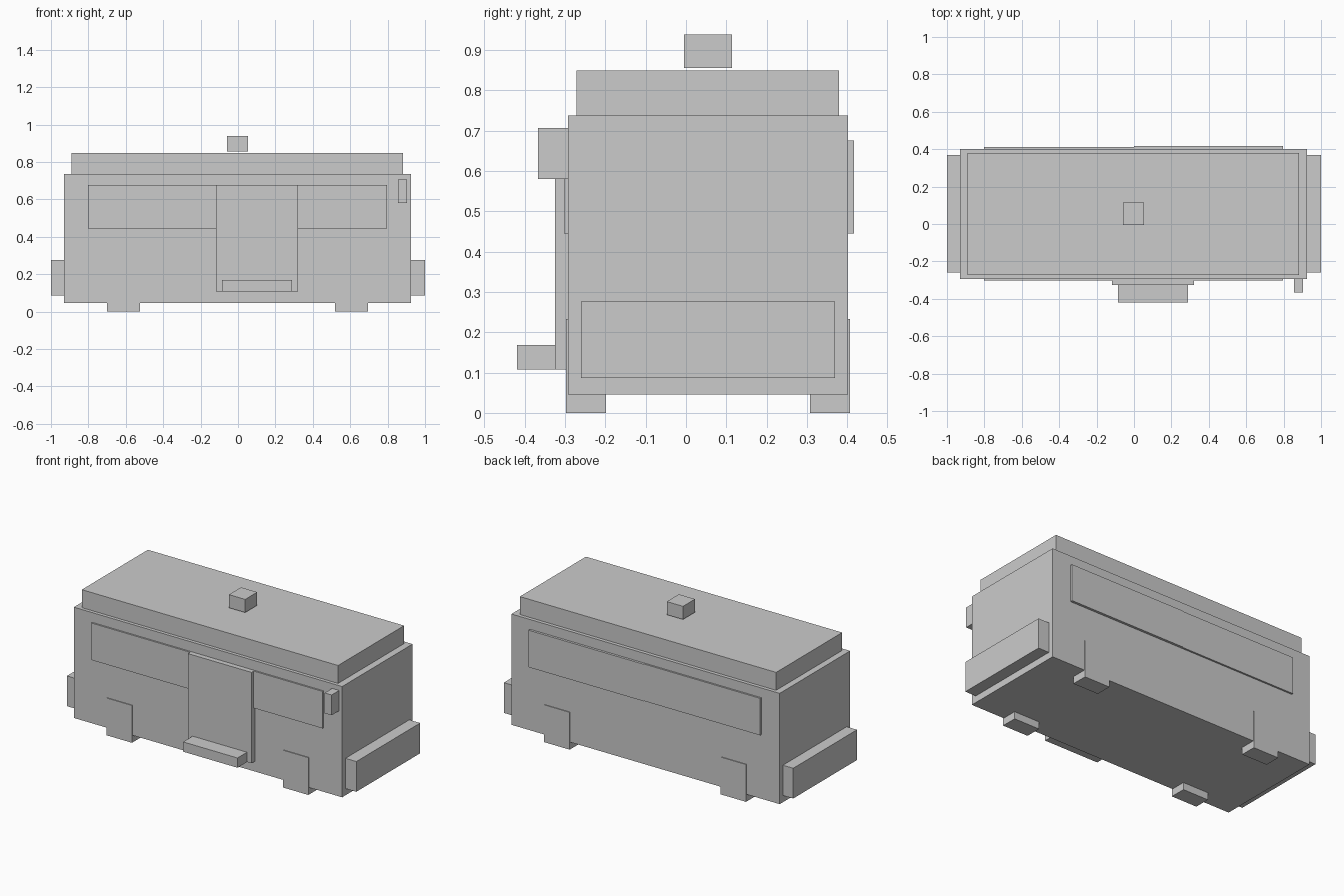
import bpy
import bmesh
from mathutils import Matrix, Vector

if "Cube" in bpy.data.objects:
    bpy.data.objects.remove(bpy.data.objects["Cube"])


def box(name, x, y, z):
    """Box spanning the (min, max) ranges on each axis."""
    lo, hi = Vector((x[0], y[0], z[0])), Vector((x[1], y[1], z[1]))
    mesh = bpy.data.meshes.new(name)
    bm = bmesh.new()
    bmesh.ops.create_cube(bm, size=1, matrix=Matrix.Diagonal((*(hi - lo), 1)))
    bm.to_mesh(mesh)
    bm.free()
    obj = bpy.data.objects.new(name, mesh)
    obj.location = (lo + hi) / 2
    bpy.context.collection.objects.link(obj)
    return obj


# Main shell
box("body", (-0.929, 0.925), (-0.293, 0.402), (0.045, 0.737))
box("roof", (-0.889, 0.882), (-0.272, 0.380), (0.737, 0.849))
box("roof_vent", (-0.059, 0.053), (-0.005, 0.114), (0.856, 0.938))

# Bumpers at both ends
for side, xs in (("left", (-1.0, -0.929)), ("right", (0.925, 1.0))):
    box(f"bumper_{side}", xs, (-0.260, 0.370), (0.087, 0.276))

# Four block wheels
for side, xs in (("left", (-0.700, -0.524)), ("right", (0.519, 0.695))):
    for end, ys in (("front", (-0.298, -0.199)), ("back", (0.307, 0.407))):
        box(f"wheel_{end}_{side}", xs, ys, (0.0, 0.233))

# Window panels, front pair split by the door, back pair meeting in the middle
window_z = (0.445, 0.676)
box("window_front_left", (-0.802, -0.118), (-0.303, -0.293), window_z)
box("window_front_right", (0.321, 0.797), (-0.303, -0.293), window_z)
box("window_back_left", (-0.802, 0.0), (0.402, 0.413), window_z)
box("window_back_right", (0.0, 0.797), (0.402, 0.417), window_z)

# Door, entry step and side mirror
box("door", (-0.118, 0.321), (-0.325, -0.293), (0.108, 0.676))
box("entry_step", (-0.086, 0.290), (-0.419, -0.325), (0.108, 0.169))
box("side_mirror", (0.856, 0.904), (-0.367, -0.293), (0.580, 0.707))
